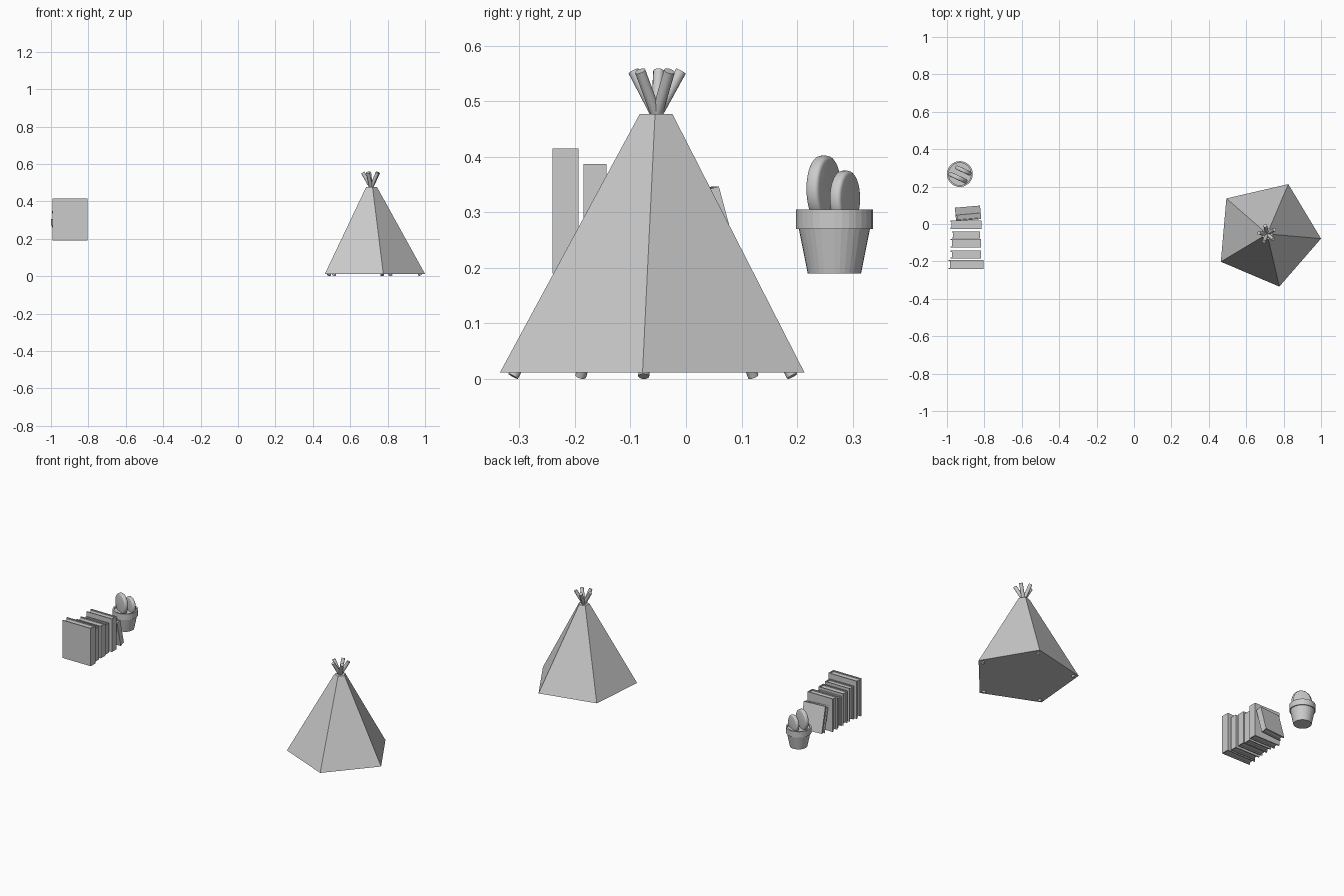
import bpy, bmesh
from math import sin, cos, pi, radians
from mathutils import Vector, Matrix

if "Cube" in bpy.data.objects:
    bpy.data.objects.remove(bpy.data.objects["Cube"])


def finish(name, bm, smooth=None):
    bmesh.ops.recalc_face_normals(bm, faces=bm.faces)
    me = bpy.data.meshes.new(name)
    bm.to_mesh(me)
    bm.free()
    ob = bpy.data.objects.new(name, me)
    bpy.context.collection.objects.link(ob)
    if smooth:
        bpy.ops.object.select_all(action='DESELECT')
        ob.select_set(True)
        bpy.context.view_layer.objects.active = ob
        bpy.ops.object.shade_smooth_by_angle(angle=radians(smooth))
    return ob


def add_box(bm, lo, hi):
    lo, hi = Vector(lo), Vector(hi)
    m = Matrix.Translation((lo + hi) / 2) @ Matrix.Diagonal((*(hi - lo), 1))
    bmesh.ops.create_cube(bm, size=1, matrix=m)


def lathe(name, profile, segs, loc, phase=0.0):
    bm = bmesh.new()
    rings = [[bm.verts.new((loc[0] + r * cos(phase + 2 * pi * i / segs),
                            loc[1] + r * sin(phase + 2 * pi * i / segs), z))
              for i in range(segs)] for r, z in profile]
    for a, b in zip(rings, rings[1:]):
        for i in range(segs):
            j = (i + 1) % segs
            bm.faces.new((a[i], a[j], b[j], b[i]))
    bm.faces.new(rings[0])
    bm.faces.new(rings[-1])
    return finish(name, bm)


# Tent: five-sided canvas and crossing poles
TENT, PHASE = (0.712, -0.053), radians(-5)
lathe("tent_canvas", [(0.289, 0.012), (0.031, 0.477)], 5, TENT, PHASE)
for i in range(5):
    a = PHASE + 2 * pi * i / 5
    out = Vector((cos(a), sin(a), 0))
    foot = Vector((*TENT, 0.005)) + out * 0.265
    tip = Vector((*TENT, 0.554)) - out * 0.045
    axis = tip - foot
    bm = bmesh.new()
    bmesh.ops.create_cone(
        bm, cap_ends=True, segments=12, radius1=0.01, radius2=0.01, depth=axis.length,
        matrix=Matrix.Translation((foot + tip) / 2) @ axis.to_track_quat('Z', 'Y').to_matrix().to_4x4())
    finish(f"tent_pole_{i + 1}", bm, 40)


# Books: two covers, a spine on +x and an inset page block
def book(name, x0, x1, y0, y1, height, lean=0, yaw=0):
    w, t, c = x1 - x0, y1 - y0, 0.006
    bm = bmesh.new()
    add_box(bm, (-w / 2, 0, 0), (w / 2, c, height))
    add_box(bm, (-w / 2, t - c, 0), (w / 2, t, height))
    add_box(bm, (w / 2 - c, c, 0), (w / 2, t - c, height))
    add_box(bm, (-w / 2 + 0.007, c, 0.006), (w / 2 - c, t - c, height - 0.006))
    ob = finish(name, bm)
    ob.matrix_world = (Matrix.Translation(((x0 + x1) / 2, y0, 0.19))
                       @ Matrix.Rotation(radians(yaw), 4, 'Z')
                       @ Matrix.Rotation(radians(lean), 4, 'X'))


book("book_1", -0.992, -0.805, -0.240, -0.193, 0.225)
book("book_2", -0.98, -0.818, -0.184, -0.143, 0.197)
book("book_3", -0.98, -0.818, -0.126, -0.080, 0.190)
book("book_4", -0.974, -0.824, -0.078, -0.040, 0.176)
book("book_5", -0.982, -0.815, -0.026, 0.018, 0.197)
book("leaning_book", -0.955, -0.82, 0.06, 0.094, 0.153, lean=15, yaw=5)

# Plant pot with rim and soil
POT = (-0.931, 0.267)
lathe("plant_pot", [(0.048, 0.19), (0.064, 0.27), (0.069, 0.27), (0.069, 0.305),
                    (0.060, 0.305), (0.060, 0.296)], 32, POT)


# Cactus: flat rounded pads
def pad(name, loc, half_w, half_h, thick):
    bm = bmesh.new()
    rot = Matrix.Rotation(pi / 2, 4, 'X')
    bmesh.ops.create_cone(bm, cap_ends=True, segments=32, radius1=1, radius2=1,
                          depth=thick, matrix=rot)
    bmesh.ops.scale(bm, vec=(half_w, 1, half_h), verts=bm.verts)
    rim = [e for e in bm.edges if abs(e.verts[0].co.y - e.verts[1].co.y) < 1e-5]
    bmesh.ops.bevel(bm, geom=rim, offset=thick * 0.3, segments=3,
                    profile=0.5, affect='EDGES')
    ob = finish(name, bm, 40)
    ob.matrix_world = Matrix.Translation(loc) @ Matrix.Rotation(radians(-25), 4, 'Z')


pad("cactus_pad_large", (-0.942, 0.248, 0.342), 0.054, 0.06, 0.024)
pad("cactus_pad_small", (-0.912, 0.286, 0.325), 0.046, 0.05, 0.022)
